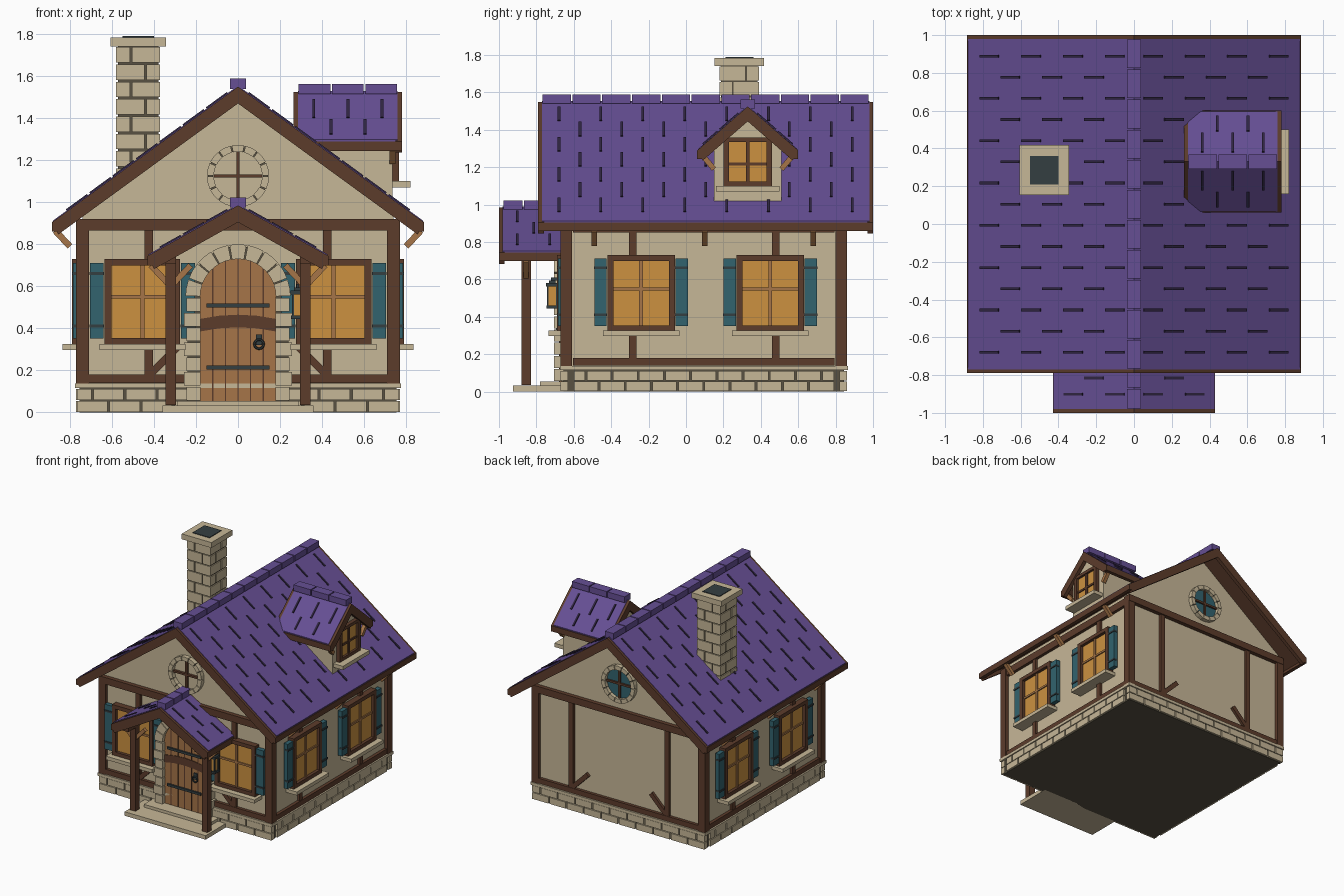
import bpy, bmesh, math
from mathutils import Matrix, Vector

if "Cube" in bpy.data.objects:
    bpy.data.objects.remove(bpy.data.objects["Cube"])

def mat(name, r, g, b):
    m = bpy.data.materials.new(name)
    m.diffuse_color = [((c / 255 + 0.055) / 1.055) ** 2.4 for c in (r, g, b)] + [1]
    m.use_nodes = True
    m.node_tree.nodes["Principled BSDF"].inputs["Base Color"].default_value = m.diffuse_color
    return m

PURPLE = mat("purple_shingle", 102, 79, 148)
SLIT = mat("dark_purple", 48, 38, 66)
CREAM = mat("cream_stone", 198, 183, 151)
MORTAR = mat("mortar", 88, 81, 66)
BROWN = mat("dark_timber", 92, 60, 43)
WOOD = mat("light_wood", 166, 117, 72)
AMBER = mat("amber_glass", 204, 145, 64)
TEAL = mat("teal_paint", 50, 99, 110)
IRON = mat("iron", 52, 62, 65)
I = Matrix.Identity(4)

def turn(deg, x, y, z=0):
    return Matrix.Translation((x, y, z)) @ Matrix.Rotation(math.radians(deg), 4, 'Z')

def finish(name, bm, m, M=I, under=None):
    bmesh.ops.transform(bm, matrix=M, verts=bm.verts)
    bmesh.ops.recalc_face_normals(bm, faces=bm.faces)
    me = bpy.data.meshes.new(name)
    me.materials.append(m)
    if under:
        me.materials.append(under)
        for f in bm.faces:
            f.material_index = int(f.normal.z < -0.1)
    bm.to_mesh(me)
    bm.free()
    ob = bpy.data.objects.new(name, me)
    bpy.context.collection.objects.link(ob)
    return ob

def boxes(name, m, items, M=I):
    """Boxes given as (x0, x1, y0, y1, z0, z1)."""
    bm = bmesh.new()
    for x0, x1, y0, y1, z0, z1 in items:
        T = Matrix.Translation(((x0 + x1) / 2, (y0 + y1) / 2, (z0 + z1) / 2))
        bmesh.ops.create_cube(bm, size=1, matrix=T @ Matrix.Diagonal((x1 - x0, y1 - y0, z1 - z0, 1)))
    return finish(name, bm, m, M)

def beams(name, m, items, w, t, M=I, side=(0, 1, 0)):
    """Square bars from p to q; w is the size along the side vector."""
    bm = bmesh.new()
    for p, q in items:
        p, q = Vector(p), Vector(q)
        d = (q - p).normalized()
        s = Vector(side)
        R = Matrix((s, d.cross(s), d)).transposed().to_4x4()
        bmesh.ops.create_cube(bm, size=1, matrix=Matrix.Translation((p + q) / 2) @ R
                              @ Matrix.Diagonal((w, t, (q - p).length, 1)))
    return finish(name, bm, m, M)

def prisms(name, m, profiles, y0, y1, M=I, under=None):
    """XZ profiles extruded along y."""
    bm = bmesh.new()
    for pts in profiles:
        f = bm.faces.new([bm.verts.new((x, y0, z)) for x, z in pts])
        ext = bmesh.ops.extrude_face_region(bm, geom=[f])["geom"]
        bmesh.ops.translate(bm, vec=(0, y1 - y0, 0), verts=[v for v in ext if isinstance(v, bmesh.types.BMVert)])
    return finish(name, bm, m, M, under)

def arc(cz, r, a0, a1, n):
    return [(r * math.cos(math.radians(a0 + (a1 - a0) * i / n)),
             cz + r * math.sin(math.radians(a0 + (a1 - a0) * i / n))) for i in range(n + 1)]

def wedges(cz, r0, r1, a0, a1, n, gap):
    s = (a1 - a0) / n
    return [arc(cz, r1, a0 + i * s + gap, a0 + (i + 1) * s - gap, 2)
            + arc(cz, r0, a0 + (i + 1) * s - gap, a0 + i * s + gap, 2) for i in range(n)]

def chevron(h, r, e, t, c=0.0):
    k = c * (r - e) / h
    return [(-h, e), (0, r), (h, e), (h - c, e - t + k), (0, r - t), (c - h, e - t + k)]

def gable_roof(name, h, r, e, y0, y1, caps, cols, rows, M=I):
    """Tiled gable roof, ridge along local y."""
    prisms(name + "_tiles", PURPLE, [chevron(h - .005, r + .005, e + .008, .05)], y0 + .02, y1 - .02, M, BROWN)
    for tag, a in (("front", y0), ("back", y1 - .03)):
        prisms(f"{name}_{tag}_bargeboard", BROWN, [chevron(h, r, e, .08, .03)], a, a + .03, M)
    boxes(name + "_fascia", BROWN, [(min(s * h, s * (h - .03)), max(s * h, s * (h - .03)), y0, y1, e - .045, e)
                                    for s in (-1, 1)], M)
    step = (y1 - y0 - .04) / caps
    boxes(name + "_ridge_caps", PURPLE, [(-.038, .038, y0 + .02 + i * step + .004, y0 + .02 + (i + 1) * step - .004,
                                          r - .01, r + .038) for i in range(caps)], M)
    # dark joints running down the slope
    z = lambda x: r + .007 - (r - e) * x / h
    marks, cs = [], (y1 - y0 - .11) / cols
    for i in range(cols):
        y = y0 + .055 + (i + .5) * cs
        for j in range(rows):
            a = .05 + j * .222 + (i % 2) * .111
            b = min(a + .1, h - .03)
            if b - a > .03:
                marks += [((s * a, y, z(a)), (s * b, y, z(b))) for s in (-1, 1)]
    beams(name + "_tile_joints", SLIT, marks, .014, .01, M)

# Stone base
boxes("base_core", MORTAR, [(-.755, .755, -.655, .845, 0, .12)])
boxes("base_cap", CREAM, [(-.775, .775, -.675, .865, .115, .138)])
def course(length, n):
    out, w = [], length / n
    for row in range(2):
        edges = [0] + [(i + (.5 if row else 0)) * w for i in range(0 if row else 1, n)] + [length]
        out += [(a + .005, b - .005, row) for a, b in zip(edges, edges[1:])]
    return out
for tag, deg, L, x, y in (("front", 0, 1.54, -.77, -.67), ("back", 180, 1.54, .77, .86),
                          ("right", 90, 1.4, .77, -.605), ("left", 270, 1.4, -.77, .795)):
    boxes(f"base_stones_{tag}", CREAM, [(a, b, 0, .04, .003 + r * .057, .054 + r * .057)
                                        for a, b, r in course(L, 10)], turn(deg, x, y))

# Walls with gables and the timber frame
prisms("walls", CREAM, [[(-.74, .12), (.74, .12), (.74, .955), (0, 1.495), (-.74, .955)]], -.64, .83)
boxes("corner_posts", BROWN, [(x, x + .06, y, y + .06, .138, .92) for x in (-.77, .71) for y in (-.67, .8)])
for tag, M in (("front", turn(0, 0, -.64)), ("back", turn(180, 0, .83))):
    boxes(f"{tag}_timbers", BROWN, [(-.77, .77, -.033, .01, .865, .92), (-.71, .71, -.025, .01, .14, .18),
                                    (-.445, -.405, -.022, .01, .18, .87), (.405, .445, -.022, .01, .18, .87)], M)
    beams(f"{tag}_braces", BROWN, [((s * .43, -.008, .17), (s * .28, -.008, .32)) for s in (-1, 1)], .028, .035, M)
    # Round gable window
    prisms(f"{tag}_round_window_stones", CREAM, wedges(1.125, .115, .148, 0, 360, 14, 1.2), -.035, .01, M)
    prisms(f"{tag}_round_window_mortar", MORTAR, wedges(1.125, .118, .144, 0, 360, 14, 0), -.022, .01, M)
    boxes(f"{tag}_round_window_bars", BROWN, [(-.008, .008, -.02, .01, 1.01, 1.24), (-.115, .115, -.02, .01, 1.117, 1.133)], M)
    if tag == "back":
        prisms("back_round_window_glass", TEAL, [arc(1.125, .116, 0, 345, 23)], -.006, .01, M)
for tag, M in (("right", turn(90, .74, .095)), ("left", turn(270, -.74, .095))):
    s = 1 if tag == "right" else -1
    boxes(f"{tag}_timbers", BROWN, [(-.7, .7, -.025, .01, .14, .18), (-.7, .7, -.025, .01, .85, .91)]
          + [(c - .02, c + .02, -.02, .01, .17, .87) for c in (-.38 * s, .385 * s)], M)
    beams(f"{tag}_eave_brackets", WOOD, [((s * .80, y, .79), (s * .87, y, .865)) for y in (-.49, .10, .68)], .03, .03)

# Shuttered windows
def window(name, M):
    boxes(name + "_glass", AMBER, [(-.15, .15, -.025, .01, .35, .71)], M)
    boxes(name + "_frame", BROWN, [(-.18, -.148, -.05, .01, .325, .73), (.148, .18, -.05, .01, .325, .73),
                                   (-.18, .18, -.05, .01, .70, .73), (-.18, .18, -.05, .01, .325, .355)], M)
    boxes(name + "_bars", WOOD, [(-.01, .01, -.036, 0, .35, .71), (-.15, .15, -.034, 0, .542, .558)], M)
    boxes(name + "_sill", CREAM, [(-.205, .205, -.095, .01, .298, .326)], M)
    boxes(name + "_shutters", TEAL, [(a, a + .066, -.045, -.01, .352, .712) for a in (-.25, .184)], M)
    boxes(name + "_hinges", IRON, [(a, a + .07, -.051, -.02, z, z + .014) for a in (-.252, .182) for z in (.405, .655)], M)
for i, (deg, x, y) in enumerate([(0, -.455, -.64), (0, .455, -.64), (90, .74, -.24), (90, .74, .45),
                                 (270, -.74, -.24), (270, -.74, .45)]):
    window(f"window_{i + 1}", turn(deg, x, y))

# Main roof
gable_roof("main_roof", .885, 1.55, .905, -.79, 1.0, 11, 15, 4)

# Chimney
boxes("chimney_core", MORTAR, [(-.572, -.378, .188, .382, 1.0, 1.75)])
blocks = []
for r in range(9):
    z, sx = 1.0 + r * .0825, (-.44 if r % 2 else -.51)
    sy = .25 if r % 2 else .32
    blocks += [(a, b, c, d, z + .005, z + .078) for a, b in ((-.58, sx - .005), (sx + .005, -.37))
               for c, d in ((.18, sy - .005), (sy + .005, .39))]
boxes("chimney_stones", CREAM, blocks)
boxes("chimney_cap", CREAM, [(-.607, -.343, .153, .417, 1.742, 1.785)])
boxes("chimney_flue", IRON, [(-.55, -.4, .21, .36, 1.75, 1.79)])

# Dormer
D = turn(-90, 0, .33)
gable_roof("dormer_roof", .27, 1.525, 1.29, .265, .78, 3, 5, 2, D)
prisms("dormer_walls", CREAM, [[(-.18, 1.0), (.18, 1.0), (.18, 1.325), (0, 1.475), (-.18, 1.325)]], .35, .735, D)
W = turn(90, .735, .33)
boxes("dormer_glass", AMBER, [(-.11, .11, -.012, .01, 1.11, 1.34)], W)
boxes("dormer_window_frame", BROWN, [(-.13, -.1, -.03, .01, 1.1, 1.36), (.1, .13, -.03, .01, 1.1, 1.36),
      (-.13, .13, -.03, .01, 1.335, 1.36), (-.13, .13, -.03, .01, 1.1, 1.125),
      (-.01, .01, -.022, .01, 1.11, 1.34), (-.1, .1, -.02, .01, 1.21, 1.226)], W)
boxes("dormer_sill", CREAM, [(-.17, .17, -.085, .02, 1.07, 1.1)], W)
beams("dormer_brackets", WOOD, [((s * .18, .0, 1.19), (s * .235, .0, 1.255)) for s in (-1, 1)], .03, .028, W)

# Porch
gable_roof("porch_roof", .43, .985, .745, -1.0, -.63, 3, 3, 2)
boxes("porch_posts", BROWN, [(x - .025, x + .025, -.88, -.83, .035, .76) for x in (-.32, .32)])
boxes("porch_plates", BROWN, [(x - .025, x + .025, -.97, -.64, .705, .755) for x in (-.32, .32)])
beams("porch_braces", WOOD, [((s * .33, -.855, .61), (s * .415, -.855, .70)) for s in (-1, 1)]
      + [((s * .31, -.855, .61), (s * .225, -.855, .70)) for s in (-1, 1)], .028, .028)
boxes("porch_steps", CREAM, [(-.36, .36, -.925, -.63, 0, .032), (-.29, .29, -.78, -.63, .03, .055)])

# Arched door with stone surround
arch = lambda r, z0: [(r, z0)] + arc(.55, r, 0, 180, 16) + [(-r, z0)]
prisms("door_surround_mortar", MORTAR, [arch(.24, .05)], -.665, -.63)
prisms("door_panel", WOOD, [arch(.182, .05)], -.675, -.63)
prisms("door_arch_stones", CREAM, wedges(.55, .18, .25, 0, 180, 9, .8), -.705, -.64)
boxes("door_jamb_stones", CREAM, [(min(s * .178, s * o), max(s * .178, s * o), -.705, -.64, .057 + i * .0705, .121 + i * .0705)
      for i in range(7) for s in (-1, 1) for o in [.256 if i % 2 else .244]])
boxes("door_plank_joints", BROWN, [(x - .003, x + .003, -.678, -.67, .055, .55 + math.sqrt(.18 ** 2 - x * x))
                                   for x in (-.12, -.06, 0, .06, .12)])
prisms("door_band", BROWN, [[(x, .385 + .02 * (1 - (x / .18) ** 2)) for x in (-.18, -.09, 0, .09, .18)]
                            + [(x, .445 + .02 * (1 - (x / .18) ** 2)) for x in (.18, .09, 0, -.09, -.18)]], -.68, -.672)
boxes("door_straps", IRON, [(-.15, .15, -.688, -.67, z, z + .018) for z in (.205, .5)])
boxes("door_handle_plate", IRON, [(.085, .115, -.685, -.67, .32, .37)])
bpy.ops.mesh.primitive_torus_add(location=(.1, -.69, .325), rotation=(math.pi / 2, 0, 0), major_radius=.022,
                                 minor_radius=.006, major_segments=12, minor_segments=6)
bpy.context.object.name = "door_handle_ring"
bpy.context.object.data.materials.append(IRON)

# Wall lantern
L = turn(0, .285, -.715)
boxes("lantern_glow", AMBER, [(-.022, .022, -.022, .022, .46, .565)], L)
boxes("lantern_iron", IRON, [(-.032, .032, -.032, .032, .445, .462), (-.034, .034, -.034, .034, .562, .58),
      (-.018, .018, -.018, .018, .58, .595), (-.006, .006, -.006, .075, .595, .61)]
      + [(a - .005, a + .005, b - .005, b + .005, .455, .57) for a in (-.024, .024) for b in (-.024, .024)], L)
